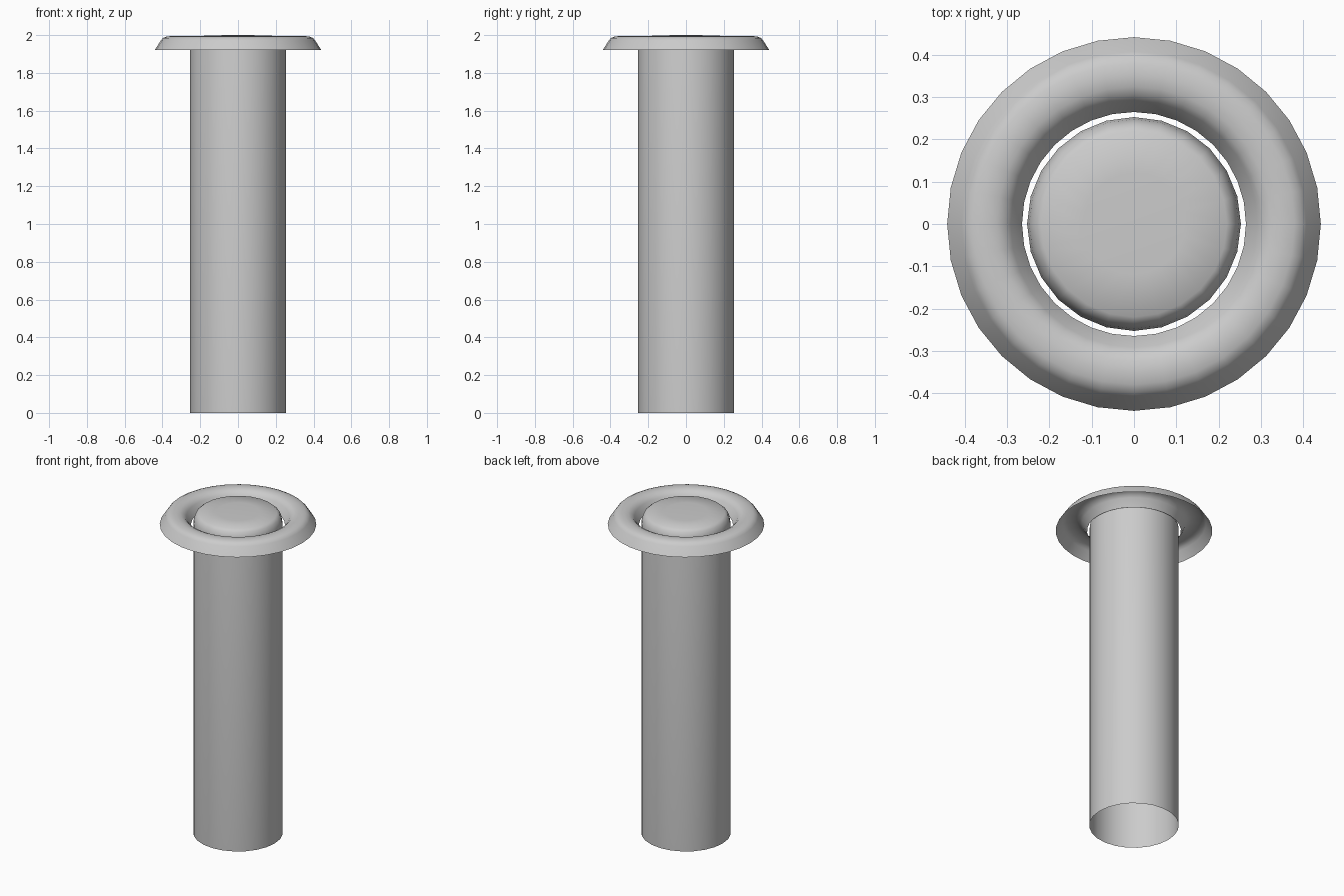
import bpy, bmesh, math

if "Cube" in bpy.data.objects:
    bpy.data.objects.remove(bpy.data.objects["Cube"])


def lathe(name, profile, sides, angle=40):
    """Revolve an open (radius, z) profile about the z axis."""
    bm = bmesh.new()
    rings = []
    for r, z in profile:
        if r == 0:
            rings.append([bm.verts.new((0, 0, z))] * sides)
        else:
            rings.append([bm.verts.new((r * math.cos(2 * math.pi * i / sides),
                                        r * math.sin(2 * math.pi * i / sides), z))
                          for i in range(sides)])
    for a, b in zip(rings, rings[1:]):
        for i in range(sides):
            j = (i + 1) % sides
            quad = dict.fromkeys((a[i], a[j], b[j], b[i]))
            bm.faces.new(list(quad))
    mesh = bpy.data.meshes.new(name)
    bm.to_mesh(mesh)
    bm.free()
    ob = bpy.data.objects.new(name, mesh)
    bpy.context.collection.objects.link(ob)
    bpy.ops.object.select_all(action='DESELECT')
    ob.select_set(True)
    bpy.context.view_layer.objects.active = ob
    bpy.ops.object.shade_smooth_by_angle(angle=math.radians(angle))
    return ob


# Open-bottomed post with a softly rounded head
lathe("post", [(0.253, 0), (0.253, 1.925), (0.248, 1.955), (0.238, 1.98),
               (0.22, 1.995), (0.12, 1.999), (0, 2.0)], 24)

# Hollow collar floating around the head, open underneath
lathe("collar", [(0.442, 1.92), (0.408, 1.972), (0.398, 1.984), (0.38, 1.992),
                 (0.352, 1.995), (0.325, 1.992), (0.305, 1.982),
                 (0.292, 1.968), (0.265, 1.92)], 32)
